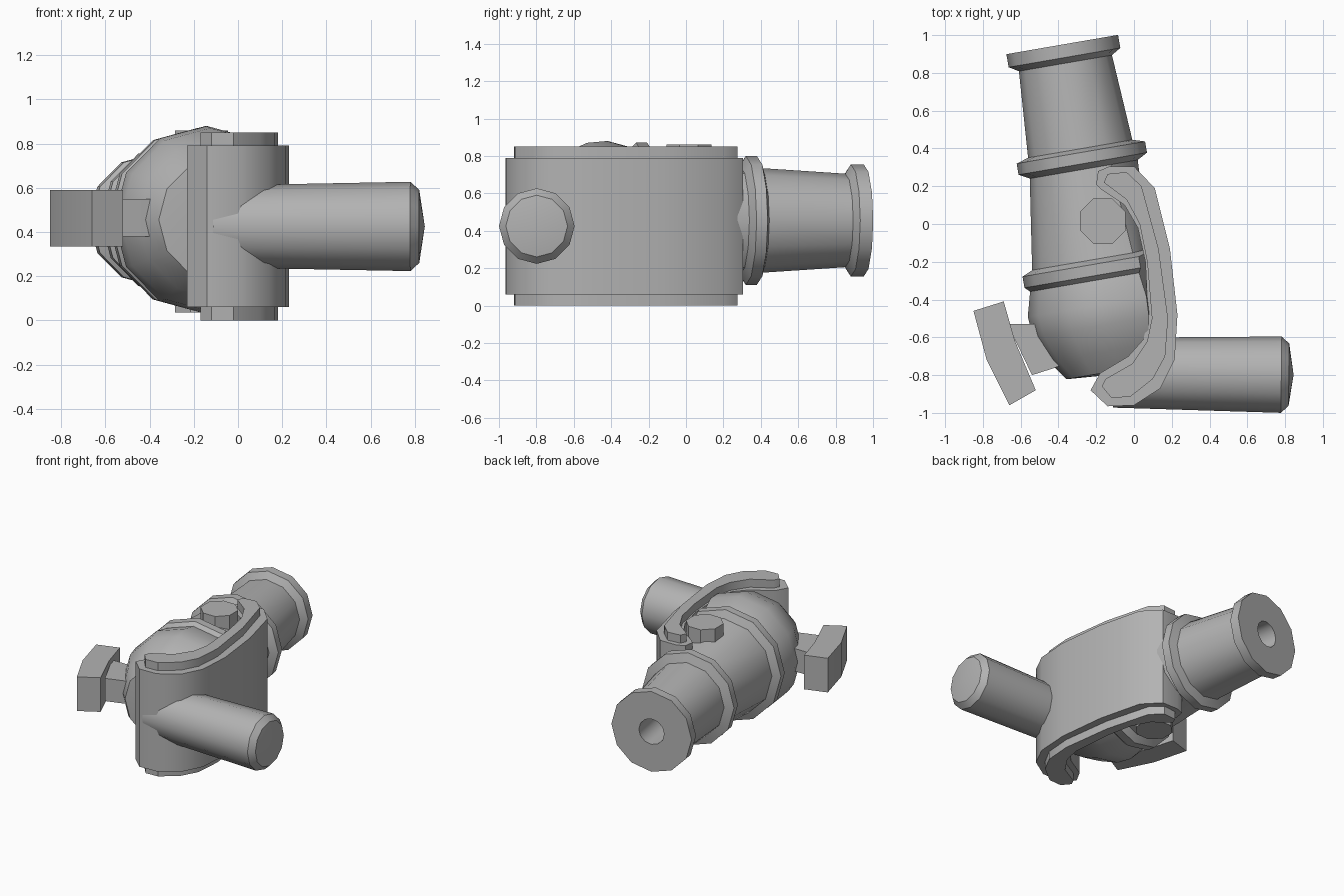
import bpy, bmesh, math
from mathutils import Matrix, Vector

if "Cube" in bpy.data.objects:
    bpy.data.objects.remove(bpy.data.objects["Cube"])

grey = bpy.data.materials.new("plain_grey")
grey.use_nodes = True
grey.diffuse_color = (0.45, 0.45, 0.45, 1)
grey.node_tree.nodes["Principled BSDF"].inputs["Base Color"].default_value = (0.45, 0.45, 0.45, 1)


def finish(name, bm, angle=35):
    bmesh.ops.remove_doubles(bm, verts=bm.verts, dist=0.0005)
    bmesh.ops.recalc_face_normals(bm, faces=bm.faces)
    mesh = bpy.data.meshes.new(name)
    bm.to_mesh(mesh)
    bm.free()
    mesh.materials.append(grey)
    obj = bpy.data.objects.new(name, mesh)
    bpy.context.collection.objects.link(obj)
    bpy.ops.object.select_all(action='DESELECT')
    obj.select_set(True)
    bpy.context.view_layer.objects.active = obj
    bpy.ops.object.shade_smooth_by_angle(angle=math.radians(angle))
    return obj


def lathe(profile, start, direction, sides=12):
    """Revolve (distance, radius) points about an axis lying in the ground plane."""
    d = Vector(direction).normalized()
    side = d.cross(Vector((0, 0, 1)))
    bm = bmesh.new()
    rings = []
    for s, r in profile:
        ring = []
        for i in range(sides):
            a = math.tau * i / sides
            offset = Vector((0, 0, math.cos(a))) + side * math.sin(a)
            ring.append(bm.verts.new(Vector(start) + d * s + offset * r))
        rings.append(ring)
    for a, b in zip(rings, rings[1:]):
        for i in range(sides):
            j = (i + 1) % sides
            bm.faces.new((a[i], a[j], b[j], b[i]))
    return bm


def prism(name, outline, z0, z1, angle=35):
    """Extrude a plan outline upward."""
    bm = bmesh.new()
    face = bm.faces.new([bm.verts.new((x, y, z0)) for x, y in outline])
    top = bmesh.ops.extrude_face_region(bm, geom=[face])["geom"]
    verts = [v for v in top if isinstance(v, bmesh.types.BMVert)]
    bmesh.ops.translate(bm, verts=verts, vec=(0, 0, z1 - z0))
    return finish(name, bm, angle)


# Barrel with bore, flared muzzle, two bands and rounded breech
barrel_profile = [
    (0.4, 0), (0.4, 0.095), (0, 0.095), (0, 0.3), (0.07, 0.3), (0.1, 0.25),
    (0.56, 0.28), (0.58, 0.345), (0.64, 0.345), (0.67, 0.29),
    (1.15, 0.36), (1.175, 0.416), (1.235, 0.416), (1.26, 0.39),
    (1.39, 0.425), (1.5, 0.415), (1.64, 0.355), (1.75, 0.28), (1.77, 0)]
barrel = lathe(barrel_profile, (-0.38, 0.95, 0.455), (0.17, -0.985, 0))
for v in barrel.verts:  # flattened where it meets the guard
    if v.co.y < 0.28:
        v.co.x = min(v.co.x, 0.08)
finish("barrel", barrel)

# Upright pivot pin through the barrel
pin = [(-0.165 + 0.13 * math.cos(math.tau * (i + 0.5) / 8),
        0.015 + 0.13 * math.sin(math.tau * (i + 0.5) / 8)) for i in range(8)]
prism("pivot_pin", pin, 0.035, 0.86)

# Curved side guard
guard = [
    (-0.2, 0.21), (-0.19, 0.28), (-0.13, 0.305), (0.0, 0.305), (0.11, 0.19),
    (0.19, -0.13), (0.23, -0.48), (0.215, -0.72), (0.14, -0.87), (0.0, -0.96),
    (-0.14, -0.965), (-0.23, -0.88), (-0.18, -0.79), (-0.03, -0.7),
    (0.05, -0.61), (0.075, -0.5), (0.06, -0.2), (0.02, -0.02), (-0.05, 0.1), (-0.17, 0.18)]
prism("side_guard", guard, 0.06, 0.79)

# Narrower rails above and below the guard
rail = [
    (-0.16, 0.22), (-0.14, 0.265), (-0.04, 0.275), (0.04, 0.2), (0.13, -0.13),
    (0.18, -0.5), (0.165, -0.7), (0.1, -0.82), (-0.02, -0.915), (-0.12, -0.92),
    (-0.17, -0.86), (-0.15, -0.82), (-0.01, -0.74), (0.07, -0.62),
    (0.095, -0.5), (0.07, -0.2), (0.03, 0.0), (-0.04, 0.13), (-0.12, 0.19)]
prism("top_rail", rail, 0.79, 0.85)
prism("bottom_rail", rail, 0.0, 0.06)

# Side peg
peg_profile = [(0, 0), (0, 0.185), (0.89, 0.202), (0.93, 0.165), (0.955, 0)]
finish("side_peg", lathe(peg_profile, (-0.11, -0.787, 0.425), (1, -0.012, 0)))

# Breech handle: neck and grip
prism("handle_neck", [(-0.67, -0.53), (-0.53, -0.53), (-0.3, -0.52), (-0.25, -0.7),
                      (-0.43, -0.765), (-0.54, -0.8)], 0.38, 0.55, 20)
prism("handle_grip", [(-0.85, -0.46), (-0.69, -0.41), (-0.63, -0.62), (-0.52, -0.88),
                      (-0.66, -0.96), (-0.78, -0.72)], 0.335, 0.59, 20)
